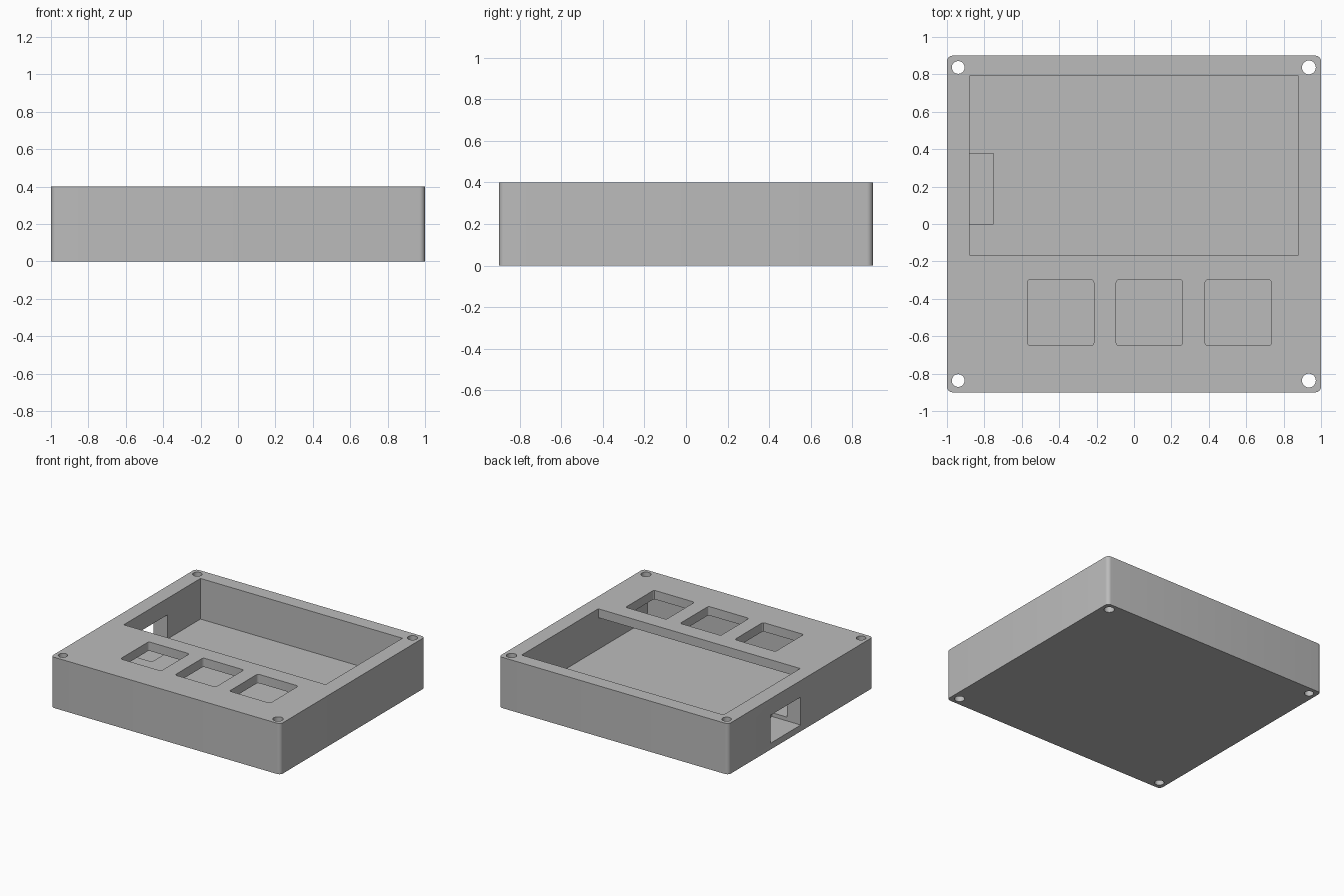
import bpy, bmesh, math

cube = bpy.data.objects.get("Cube")
if cube:
    bpy.data.objects.remove(cube, do_unlink=True)

grey = bpy.data.materials.new("plain_grey")
grey.use_nodes = True
COLOUR = (0.5, 0.5, 0.5, 1)
grey.diffuse_color = COLOUR
for node in grey.node_tree.nodes:
    if node.type == 'BSDF_PRINCIPLED':
        node.inputs["Base Color"].default_value = COLOUR


def block(name, x, y, z, radius=0.0, steps=6):
    """Upright block between (min, max) pairs, with rounded vertical corners."""
    corners = [(x[1], y[1], -1, -1), (x[0], y[1], 1, -1), (x[0], y[0], 1, 1), (x[1], y[0], -1, 1)]
    bm = bmesh.new()
    ring = []
    for i, (cx, cy, sx, sy) in enumerate(corners):
        for k in range(steps + 1 if radius else 1):
            a = math.pi / 2 * (i + k / steps)
            ring.append(bm.verts.new((cx + radius * (sx + math.cos(a)),
                                      cy + radius * (sy + math.sin(a)), z[0])))
    base = bm.faces.new(ring)
    top = bmesh.ops.extrude_face_region(bm, geom=[base])["geom"]
    bmesh.ops.translate(bm, vec=(0, 0, z[1] - z[0]),
                        verts=[g for g in top if isinstance(g, bmesh.types.BMVert)])
    bmesh.ops.recalc_face_normals(bm, faces=bm.faces)
    mesh = bpy.data.meshes.new(name)
    bm.to_mesh(mesh)
    bm.free()
    mesh.materials.append(grey)
    obj = bpy.data.objects.new(name, mesh)
    bpy.context.collection.objects.link(obj)
    return obj


def cut(target, cutter):
    """Subtract the cutter and discard it."""
    cutter.hide_render = True
    mod = target.modifiers.new("cut", 'BOOLEAN')
    mod.operation = 'DIFFERENCE'
    mod.solver = 'EXACT'
    mod.object = cutter
    bpy.context.view_layer.objects.active = target
    bpy.ops.object.modifier_apply(modifier=mod.name)
    bpy.data.objects.remove(cutter, do_unlink=True)


# Outer shell and its hollow interior
HEIGHT, FLOOR, LID = 0.4, 0.08, 0.33
ABOVE = HEIGHT + 0.1
INNER_X = (-0.88, 0.88)
case = block("case", (-1, 1), (-0.9, 0.9), (0, HEIGHT), 0.03)
cut(case, block("cavity", INNER_X, (-0.78, 0.79), (FLOOR, LID)))

# Screen window, flush with the inner walls
cut(case, block("screen_window", INNER_X, (-0.165, 0.79), (LID - 0.1, ABOVE)))

# Three key openings
for x in (-0.57, -0.095, 0.38):
    cut(case, block("key_opening", (x, x + 0.355), (-0.65, -0.298), (LID - 0.1, ABOVE), 0.015, 3))

# Side port, which also notches the floor
cut(case, block("side_port", (-1.1, -0.75), (0, 0.378), (0.05, 0.27)))

# Corner screw holes
for x, r in ((-0.94, 0.034), (0.935, 0.037)):
    for y in (-0.837, 0.837):
        cut(case, block("screw_hole", (x - r, x + r), (y - r, y + r), (-0.1, ABOVE), r * 0.999, 8))

# Smooth the rounded corners only
bpy.ops.object.select_all(action='DESELECT')
case.select_set(True)
bpy.context.view_layer.objects.active = case
bpy.ops.object.shade_smooth_by_angle(angle=math.radians(30))
